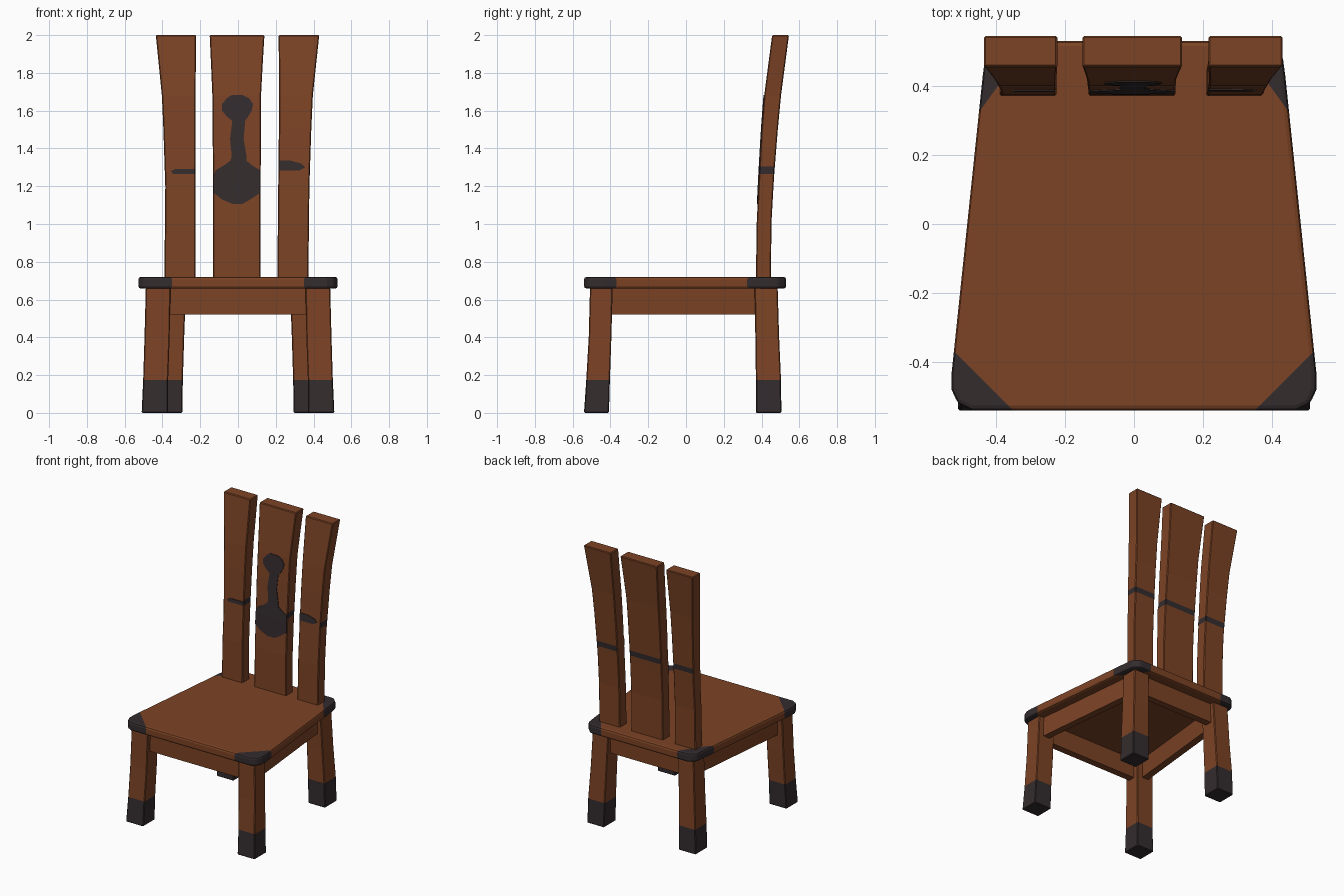
import bpy, bmesh
from mathutils import Vector

if "Cube" in bpy.data.objects:
    bpy.data.objects.remove(bpy.data.objects["Cube"])


def material(name, rgb):
    m = bpy.data.materials.new(name)
    m.diffuse_color = (*rgb, 1)
    m.use_nodes = True
    m.node_tree.nodes["Principled BSDF"].inputs["Base Color"].default_value = m.diffuse_color
    return m


WOOD = material("brown wood", (0.2, 0.056, 0.018))
IRON = material("dark iron", (0.034, 0.025, 0.027))


def loft(name, rings, dark=lambda c, n: False, bevel=0.0, cuts=(), segments=1):
    """Skin a stack of rings, cap both ends; faces passing the dark rule become iron."""
    bm = bmesh.new()
    vs = [[bm.verts.new(p) for p in r] for r in rings]
    k = len(rings[0])
    for a, b in zip(vs, vs[1:]):
        for i in range(k):
            j = (i + 1) % k
            bm.faces.new((a[i], a[j], b[j], b[i]))
    bm.faces.new(vs[0][::-1])
    bm.faces.new(vs[-1])
    for co, no in cuts:
        bmesh.ops.bisect_plane(bm, geom=bm.verts[:] + bm.edges[:] + bm.faces[:],
                               plane_co=co, plane_no=no)
    bmesh.ops.recalc_face_normals(bm, faces=bm.faces)
    for f in bm.faces:
        f.material_index = int(dark(f.calc_center_median(), f.normal))
    me = bpy.data.meshes.new(name)
    bm.to_mesh(me)
    bm.free()
    me.materials.append(WOOD)
    me.materials.append(IRON)
    ob = bpy.data.objects.new(name, me)
    bpy.context.collection.objects.link(ob)
    if bevel:
        mod = ob.modifiers.new("soft edges", 'BEVEL')
        mod.width = bevel
        mod.segments = segments
        mod.limit_method = 'ANGLE'
    return ob


def rect(z, x0, x1, y0, y1):
    return [(x0, y0, z), (x1, y0, z), (x1, y1, z), (x0, y1, z)]


def lerp(table, z):
    """Interpolate the rows of a height table."""
    for a, b in zip(table, table[1:]):
        if z <= b[0]:
            t = (z - a[0]) / (b[0] - a[0])
            return [p + (q - p) * t for p, q in zip(a[1:], b[1:])]
    return list(table[-1][1:])


# seat with iron corners
half = [(0.47, -0.54), (0.51, -0.52), (0.528, -0.48), (0.528, -0.43),
        (0.438, 0.43), (0.43, 0.49), (0.39, 0.53)]
outline = half + [(-x, y) for x, y in reversed(half)]
corner_cuts = []
for s in (1, -1):
    corner_cuts.append((Vector((s * 0.44, -0.45, 0)), Vector((s, -1, 0))))
    corner_cuts.append((Vector((s * 0.43, 0.35, 0)), Vector((s * 0.18, 0.13, 0))))
loft("seat", [[(x, y, z) for x, y in outline] for z in (0.658, 0.72)],
     dark=lambda c, n: any((c - co).dot(no) > 1e-5 for co, no in corner_cuts),
     bevel=0.014, cuts=corner_cuts, segments=2)

# legs with iron feet
FOOT = 0.175
front = [(0, .372, .51, -.54, -.408), (FOOT, .37, .502, -.528, -.403),
         (.4, .362, .495, -.515, -.395), (.67, .357, .488, -.508, -.388)]
back = [(0, .295, .43, .37, .505), (FOOT, .292, .425, .37, .503),
        (.4, .285, .412, .367, .493), (.67, .275, .4, .363, .485)]
for kind, table in (("front", front), ("back", back)):
    for side, s in (("right", 1), ("left", -1)):
        loft(f"{kind}_leg_{side}",
             [rect(z, s * x0, s * x1, y0, y1) for z, x0, x1, y0, y1 in table],
             dark=lambda c, n: c.z < FOOT, bevel=0.005)


# rails under the seat
def rail(name, p, q, t=0.05):
    p, q = Vector(p), Vector(q)
    d = (q - p).normalized()
    o = Vector((-d.y, d.x)) * t / 2
    loft(name, [[(v.x, v.y, z) for v in (p - o, q - o, q + o, p + o)] for z in (0.52, 0.665)])


rail("front_rail", (-0.38, -0.455), (0.38, -0.455))
rail("back_rail", (-0.3, 0.43), (0.3, 0.43))
for side, s in (("right", 1), ("left", -1)):
    rail(f"side_rail_{side}", (s * 0.427, -0.41), (s * 0.347, 0.38))

# back slats: shared bend, own widths, iron band across the rear
BEND = [(0.69, 0.37, 0.45), (1.0, 0.374, 0.452), (1.25, 0.386, 0.466),
        (1.5, 0.4, 0.486), (1.68, 0.414, 0.503), (2.0, 0.456, 0.545)]
B0, B1 = 1.266, 1.304
widths = {
    "left": [(0.69, -.39, -.225), (1.2, -.385, -.225), (1.65, -.4, -.225), (2, -.435, -.222)],
    "centre": [(0.69, -.132, .12), (1.2, -.132, .12), (1.7, -.136, .122), (2, -.15, .14)],
    "right": [(0.69, .208, .372), (1.2, .213, .378), (1.65, .218, .393), (2, .215, .43)],
}
levels = [0.69, 1.0, 1.2, B0, B1, 1.5, 1.68, 1.84, 2.0]
for side, table in widths.items():
    loft(f"back_slat_{side}", [rect(z, *lerp(table, z), *lerp(BEND, z)) for z in levels],
         dark=lambda c, n: B0 < c.z < B1 and (n.y > 0.5 or (n.x > 0.5)), bevel=0.005)


# thin iron plates following the bent front of the slats
def plate(name, rows):
    rings = []
    for z, x0, x1 in rows:
        y = lerp(BEND, z)[0]
        rings.append(rect(z, x0, x1, y - 0.004, y + 0.004))
    loft(name, rings, dark=lambda c, n: True)


plate("hammer_inlay", [
    (1.107, -.03, .025), (1.13, -.085, .065), (1.165, -.129, .117), (1.25, -.129, .117),
    (1.285, -.118, .117), (1.31, -.075, .075), (1.335, -.04, .045), (1.36, -.033, .045),
    (1.45, -.042, .03), (1.545, -.03, .038), (1.57, -.06, .055), (1.6, -.085, .072),
    (1.635, -.085, .08), (1.665, -.06, .06), (1.682, -.035, .025)])
plate("left_band", [(1.266, -.345, -.23), (1.28, -.355, -.23), (1.292, -.33, -.23)])
plate("right_band", [(1.282, .216, .325), (1.3, .216, .355), (1.32, .216, .335), (1.335, .22, .28)])
